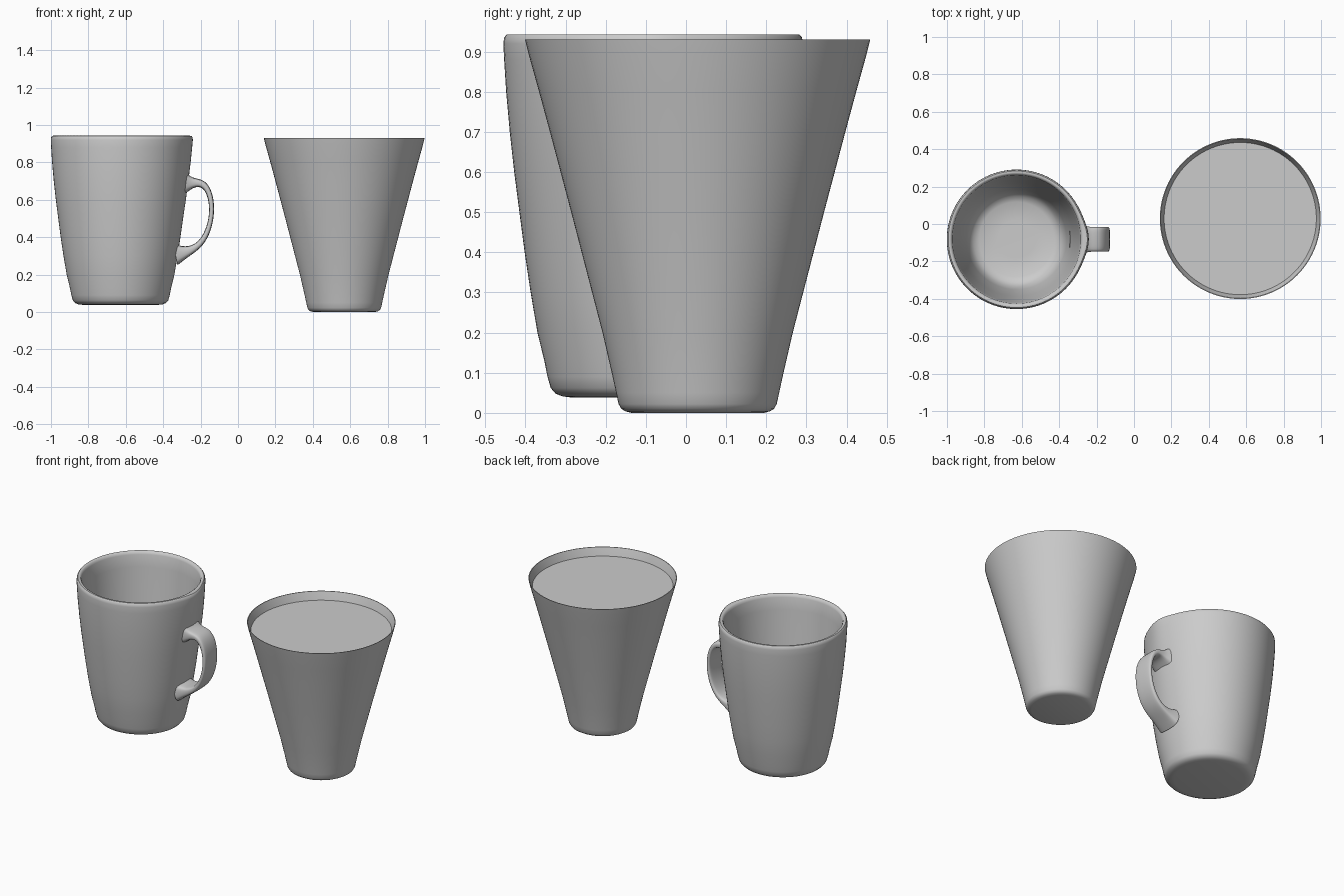
import bpy, bmesh, math
from mathutils import Vector

if "Cube" in bpy.data.objects:
    bpy.data.objects.remove(bpy.data.objects["Cube"])

SEG = 96


def finish(name, bm, loc=(0, 0, 0), angle=40):
    bmesh.ops.recalc_face_normals(bm, faces=bm.faces)
    me = bpy.data.meshes.new(name)
    bm.to_mesh(me)
    bm.free()
    ob = bpy.data.objects.new(name, me)
    ob.location = loc
    bpy.context.collection.objects.link(ob)
    bpy.ops.object.select_all(action='DESELECT')
    ob.select_set(True)
    bpy.context.view_layer.objects.active = ob
    bpy.ops.object.shade_smooth_by_angle(angle=math.radians(angle))
    return ob


def lathe(profile, bulge=None):
    """Revolve (radius, z) points; first and last rings are capped."""
    bm = bmesh.new()
    rings = []
    for i, (r, z) in enumerate(profile):
        ring = []
        for k in range(SEG):
            a = 2 * math.pi * k / SEG
            rr = r + (bulge(i, a, z) if bulge else 0)
            ring.append(bm.verts.new((rr * math.cos(a), rr * math.sin(a), z)))
        rings.append(ring)
    for a, b in zip(rings, rings[1:]):
        for k in range(SEG):
            n = (k + 1) % SEG
            bm.faces.new((a[k], a[n], b[n], b[k]))
    bm.faces.new(rings[0])
    bm.faces.new(rings[-1])
    return bm


# Mug body: outer wall, rounded rim, inner wall and floor
outer = [(0.20, 0.038), (0.225, 0.041), (0.243, 0.048), (0.255, 0.062),
         (0.263, 0.09), (0.271, 0.13), (0.288, 0.2), (0.305, 0.3), (0.32, 0.4),
         (0.333, 0.5), (0.346, 0.6), (0.357, 0.7), (0.366, 0.8),
         (0.371, 0.88), (0.373, 0.92), (0.371, 0.935), (0.365, 0.942)]
inner = [(0.356, 0.943), (0.348, 0.938), (0.343, 0.925), (0.335, 0.85),
         (0.305, 0.5), (0.268, 0.2), (0.25, 0.14), (0.23, 0.115),
         (0.20, 0.1), (0.10, 0.097)]


def handle_side_bulge(i, a, z):
    # The outer wall swells slightly above the handle
    if i >= len(outer):
        return 0
    a = (a + math.pi) % (2 * math.pi) - math.pi
    t = min(max((z - 0.3) / 0.63, 0), 1)
    return 0.014 * t * t * math.exp(-(a / 0.25) ** 2)


MUG = (-0.628, -0.082, 0)
finish("mug_body", lathe(outer + inner, handle_side_bulge), MUG)

# Mug handle: flat strap swept along a path, flared where it meets the wall
# stations: x, z, half thickness, half width
path = [(-0.29, 0.69, 0.065, 0.085), (-0.262, 0.69, 0.042, 0.073),
        (-0.235, 0.69, 0.024, 0.066), (-0.19, 0.69, 0.021, 0.066),
        (-0.152, 0.645, 0.016, 0.066), (-0.136, 0.55, 0.013, 0.066),
        (-0.152, 0.45, 0.014, 0.066), (-0.19, 0.375, 0.016, 0.066),
        (-0.235, 0.338, 0.019, 0.066), (-0.285, 0.318, 0.032, 0.07),
        (-0.335, 0.308, 0.06, 0.083)]
section = [(1, 0.8), (0.6, 1), (-0.6, 1), (-1, 0.8),
           (-1, -0.8), (-0.6, -1), (0.6, -1), (1, -0.8)]
bm = bmesh.new()
rings = []
for i, (x, z, t, w) in enumerate(path):
    p, q = path[max(i - 1, 0)], path[min(i + 1, len(path) - 1)]
    d = Vector((q[0] - p[0], q[1] - p[1])).normalized()
    nx, nz = -d.y, d.x
    rings.append([bm.verts.new((x + nx * t * u, MUG[1] + w * v, z + nz * t * u))
                  for u, v in section])
for a, b in zip(rings, rings[1:]):
    for k in range(8):
        n = (k + 1) % 8
        bm.faces.new((a[k], a[n], b[n], b[k]))
handle = finish("mug_handle", bm, angle=180)
handle.modifiers.new("Subdivision", 'SUBSURF').levels = 2
handle.modifiers[-1].render_levels = 2

# Tapered cup: thin-walled with a sharp rim
CUP = (0.568, 0.029, 0)
cup = [(0.165, 0.0), (0.18, 0.004), (0.19, 0.01), (0.197, 0.022),
       (0.203, 0.05), (0.214, 0.1), (0.237, 0.2), (0.315, 0.5),
       (0.368, 0.7), (0.395, 0.8), (0.42, 0.89), (0.430, 0.93),
       (0.426, 0.93), (0.407, 0.88), (0.385, 0.8), (0.305, 0.5),
       (0.225, 0.2), (0.19, 0.06), (0.16, 0.03)]
finish("cup_body", lathe(cup), CUP)

# Drink surface filling the cup almost to the rim
bm = bmesh.new()
bmesh.ops.create_circle(bm, cap_ends=True, segments=SEG, radius=0.408)
finish("drink_surface", bm, (CUP[0], CUP[1], 0.88))
